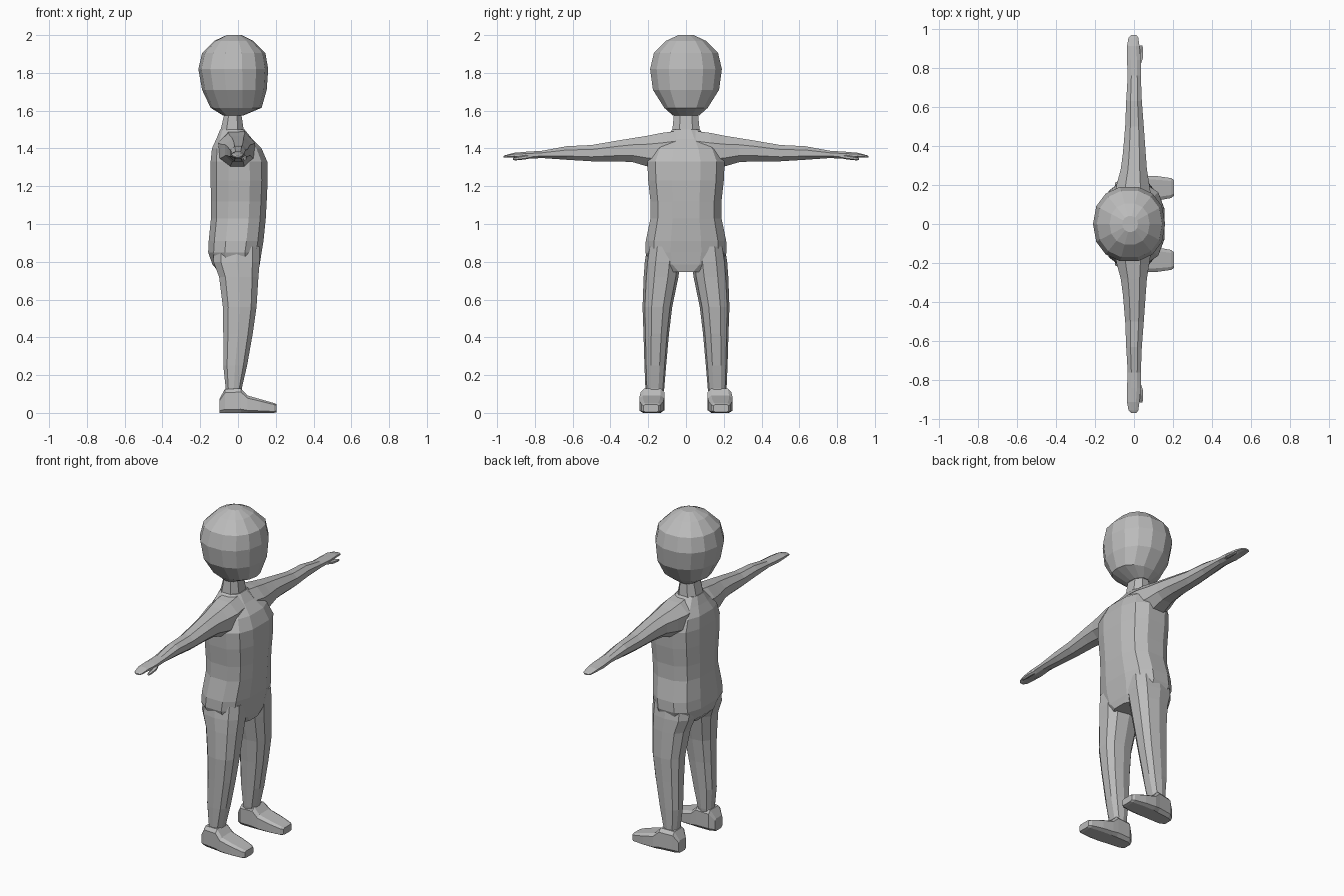
import bpy, bmesh, math
from mathutils import Vector

skin = bpy.data.materials.new("plain_grey")
skin.diffuse_color = (0.5, 0.5, 0.5, 1)


def loft(name, axis, rings, n=12, power=2.4, phase=0.5, mirror=False):
    """Closed skin through rings (position, a0, a1, b0, b1) along an axis."""
    a, b = [i for i in range(3) if i != axis]
    unit = []
    for i in range(n):
        t = (i + phase) * math.tau / n
        c, s = math.cos(t), math.sin(t)
        unit.append((math.copysign(abs(c) ** (2 / power), c),
                     math.copysign(abs(s) ** (2 / power), s)))
    ma, mb = max(u[0] for u in unit), max(u[1] for u in unit)
    bm = bmesh.new()
    loops = []
    for p, a0, a1, b0, b1 in rings:
        loop = []
        for u, v in unit:
            co = Vector((0, 0, 0))
            co[axis] = p
            co[a] = (a0 + a1) / 2 + u / ma * (a1 - a0) / 2
            co[b] = (b0 + b1) / 2 + v / mb * (b1 - b0) / 2
            if mirror:
                co.y = -co.y
            loop.append(bm.verts.new(co))
        loops.append(loop)
    for l0, l1 in zip(loops, loops[1:]):
        for i in range(n):
            j = (i + 1) % n
            bm.faces.new((l0[i], l0[j], l1[j], l1[i]))
    bm.faces.new(loops[0])
    bm.faces.new(loops[-1])
    bmesh.ops.recalc_face_normals(bm, faces=bm.faces)
    me = bpy.data.meshes.new(name)
    bm.to_mesh(me)
    bm.free()
    me.materials.append(skin)
    ob = bpy.data.objects.new(name, me)
    bpy.context.collection.objects.link(ob)
    return ob


def join(base, part):
    """Boolean union of a part into the base."""
    m = base.modifiers.new("union", 'BOOLEAN')
    m.operation, m.solver, m.object = 'UNION', 'EXACT', part
    bpy.context.view_layer.objects.active = base
    bpy.ops.object.modifier_apply(modifier=m.name)
    bpy.data.objects.remove(part)


def sym(z, x0, x1, w):
    return (z, x0, x1, -w, w)


# Head
loft("head", 2, [sym(*r) for r in (
    (1.575, -.08, .03, .07), (1.615, -.145, .125, .115), (1.71, -.19, .152, .175),
    (1.82, -.21, .16, .19), (1.905, -.19, .145, .17), (1.97, -.125, .08, .105),
    (2.0, -.06, .02, .04))], n=14, power=2.2, phase=0)

# Torso
body = loft("body", 2, [sym(*r) for r in (
    (.745, -.10, .105, .10), (.785, -.135, .115, .19), (.85, -.158, .125, .215),
    (.91, -.155, .135, .213), (1.03, -.143, .147, .188), (1.12, -.143, .152, .188),
    (1.23, -.145, .157, .20), (1.33, -.145, .155, .205), (1.40, -.138, .125, .175),
    (1.45, -.115, .075, .12), (1.50, -.095, .035, .072))], power=2.7)

# Neck
join(body, loft("neck", 2, [sym(*r) for r in (
    (1.46, -.10, .035, .075), (1.50, -.092, .03, .072), (1.60, -.068, .015, .062))],
    n=8, power=2.4))

for side in (False, True):
    # Leg
    join(body, loft("leg", 2, [
        (.08, -.07, .02, .125, .205), (.13, -.065, .02, .115, .215),
        (.25, -.078, .048, .105, .22), (.42, -.078, .078, .09, .225),
        (.56, -.08, .098, .073, .23), (.72, -.10, .108, .04, .224),
        (.80, -.13, .115, .03, .218), (.88, -.13, .115, .03, .205)],
        n=10, power=2.5, mirror=side))
    # Foot
    join(body, loft("foot", 0, [
        (-.098, .14, .21, 0, .075), (-.07, .118, .228, 0, .125),
        (.015, .115, .24, 0, .13), (.05, .115, .247, 0, .092),
        (.12, .12, .245, 0, .072), (.19, .133, .235, 0, .052),
        (.205, .145, .225, .004, .045)], n=8, power=5, mirror=side))
    # Arm and hand
    join(body, loft("arm", 1, [
        (.05, -.10, .085, 1.30, 1.492), (.13, -.105, .09, 1.29, 1.482),
        (.205, -.088, .078, 1.305, 1.467), (.28, -.068, .066, 1.327, 1.455),
        (.36, -.057, .06, 1.332, 1.442), (.50, -.045, .05, 1.332, 1.418),
        (.63, -.04, .04, 1.34, 1.412), (.76, -.032, .035, 1.349, 1.388),
        (.84, -.036, .035, 1.346, 1.383), (.91, -.036, .028, 1.352, 1.377),
        (.955, -.028, .022, 1.352, 1.365), (.967, -.014, .012, 1.352, 1.360)],
        n=8, power=2.2, mirror=side))
    # Thumb
    join(body, loft("thumb", 1, [
        (.80, .0, .028, 1.352, 1.372), (.85, .018, .046, 1.342, 1.365),
        (.90, .027, .046, 1.337, 1.355), (.915, .03, .043, 1.338, 1.35)],
        n=6, power=2, mirror=side))
